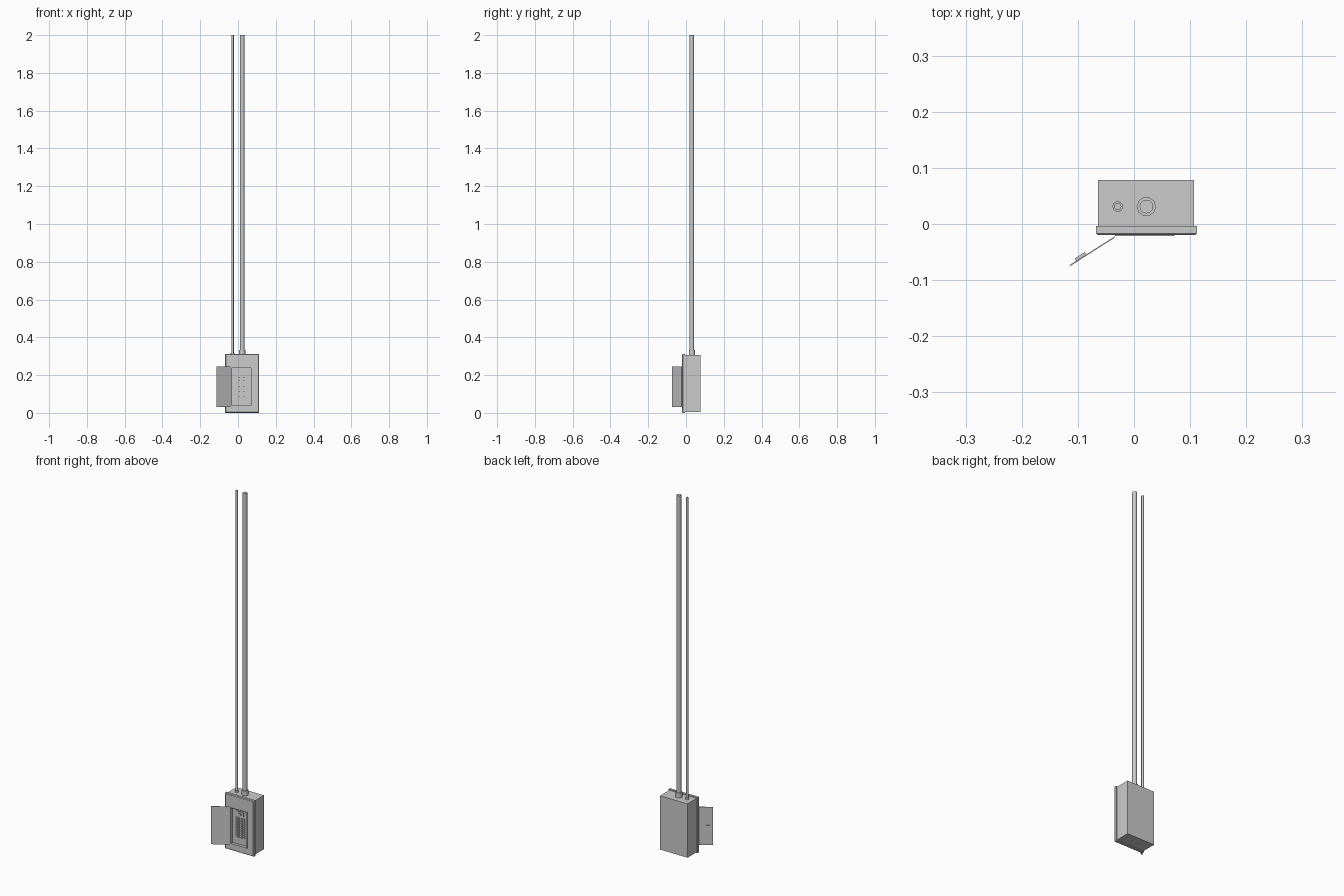
import bpy, bmesh, math
from mathutils import Matrix, Vector

if "Cube" in bpy.data.objects:
    bpy.data.objects.remove(bpy.data.objects["Cube"])


def make_object(name, bm):
    bmesh.ops.recalc_face_normals(bm, faces=bm.faces)
    mesh = bpy.data.meshes.new(name)
    bm.to_mesh(mesh)
    bm.free()
    ob = bpy.data.objects.new(name, mesh)
    bpy.context.collection.objects.link(ob)
    return ob


def add_box(bm, x0, x1, y0, y1, z0, z1):
    size = Matrix.Diagonal((x1 - x0, y1 - y0, z1 - z0, 1))
    mid = Matrix.Translation(((x0 + x1) / 2, (y0 + y1) / 2, (z0 + z1) / 2))
    bmesh.ops.create_cube(bm, size=1, matrix=mid @ size)


def loft(bm, rings):
    loops = [[bm.verts.new(p) for p in ring] for ring in rings]
    for a, b in zip(loops, loops[1:]):
        n = len(a)
        for i in range(n):
            bm.faces.new((a[i], a[(i + 1) % n], b[(i + 1) % n], b[i]))
    bm.faces.new(loops[0])
    bm.faces.new(loops[-1])


def rect(x0, x1, z0, z1, y):
    return [(x0, y, z0), (x1, y, z0), (x1, y, z1), (x0, y, z1)]


def turned(name, x, y, profile, sides):
    bm = bmesh.new()
    loft(bm, [[(x + r * math.cos(2 * math.pi * i / sides),
                y + r * math.sin(2 * math.pi * i / sides), z)
               for i in range(sides)] for r, z in profile])
    ob = make_object(name, bm)
    bpy.ops.object.select_all(action='DESELECT')
    ob.select_set(True)
    bpy.context.view_layer.objects.active = ob
    bpy.ops.object.shade_smooth_by_angle(angle=math.radians(40))
    return ob


# Wall box
bm = bmesh.new()
add_box(bm, -0.064, 0.107, -0.004, 0.078, 0.005, 0.307)
make_object("box_body", bm)

# Bevelled cover with a recessed opening
bm = bmesh.new()
loft(bm, [rect(-0.068, 0.112, 0, 0.312, -0.004),
          rect(-0.068, 0.112, 0, 0.312, -0.0165),
          rect(-0.0645, 0.1085, 0.0035, 0.3085, -0.020),
          rect(-0.034, 0.072, 0.036, 0.240, -0.020),
          rect(-0.034, 0.072, 0.036, 0.240, -0.006)])
make_object("cover", bm)

# Thin raised lip round the opening
for name, dims in {
        "lip_left": (-0.034, -0.031, 0.036, 0.240),
        "lip_right": (0.069, 0.072, 0.036, 0.240),
        "lip_bottom": (-0.031, 0.069, 0.036, 0.039),
        "lip_top": (-0.031, 0.069, 0.237, 0.240)}.items():
    bm = bmesh.new()
    add_box(bm, dims[0], dims[1], -0.0215, -0.006, dims[2], dims[3])
    make_object(name, bm)

# Two columns of breakers with toggles
bodies, toggles = bmesh.new(), bmesh.new()
for side in (-1, 1):
    cx = 0.019 + side * 0.0165
    for row in range(10):
        z = 0.083 + row * 0.0112
        add_box(bodies, cx - 0.012, cx + 0.012, -0.011, -0.005,
                z - 0.0045, z + 0.0045)
        tx = cx - side * 0.004
        add_box(toggles, tx - 0.004, tx + 0.004, -0.015, -0.010,
                z - 0.0025, z + 0.0025)
make_object("breakers", bodies)
make_object("breaker_toggles", toggles)

# Main breaker at the top of the panel
bm = bmesh.new()
add_box(bm, -0.003, 0.041, -0.011, -0.005, 0.200, 0.224)
make_object("main_breaker", bm)
bm = bmesh.new()
add_box(bm, 0.010, 0.028, -0.016, -0.010, 0.208, 0.216)
make_object("main_toggle", bm)

# Open door with its latch, built along +x from the hinge then swung open
hinge = Vector((-0.034, -0.023, 0))
swing = Matrix.Translation(hinge) @ Matrix.Rotation(math.radians(-147.5), 4, 'Z')
for name, dims in {
        "door": (0, 0.0955, -0.001, 0.001, 0.032, 0.245),
        "latch": (0.060, 0.081, -0.006, -0.001, 0.133, 0.144)}.items():
    bm = bmesh.new()
    add_box(bm, *dims)
    bm.transform(swing)
    make_object(name, bm)

# Conduits and their collars
for name, x, pipe_r, collar_r, top in (("large", 0.022, 0.0122, 0.0172, 0.334),
                                       ("small", -0.029, 0.0065, 0.0095, 0.318)):
    turned(name + "_conduit", x, 0.031, [(pipe_r, 0.300), (pipe_r, 2.0)], 12)
    turned(name + "_collar", x, 0.031,
           [(collar_r, 0.300), (collar_r, top)], 10)
